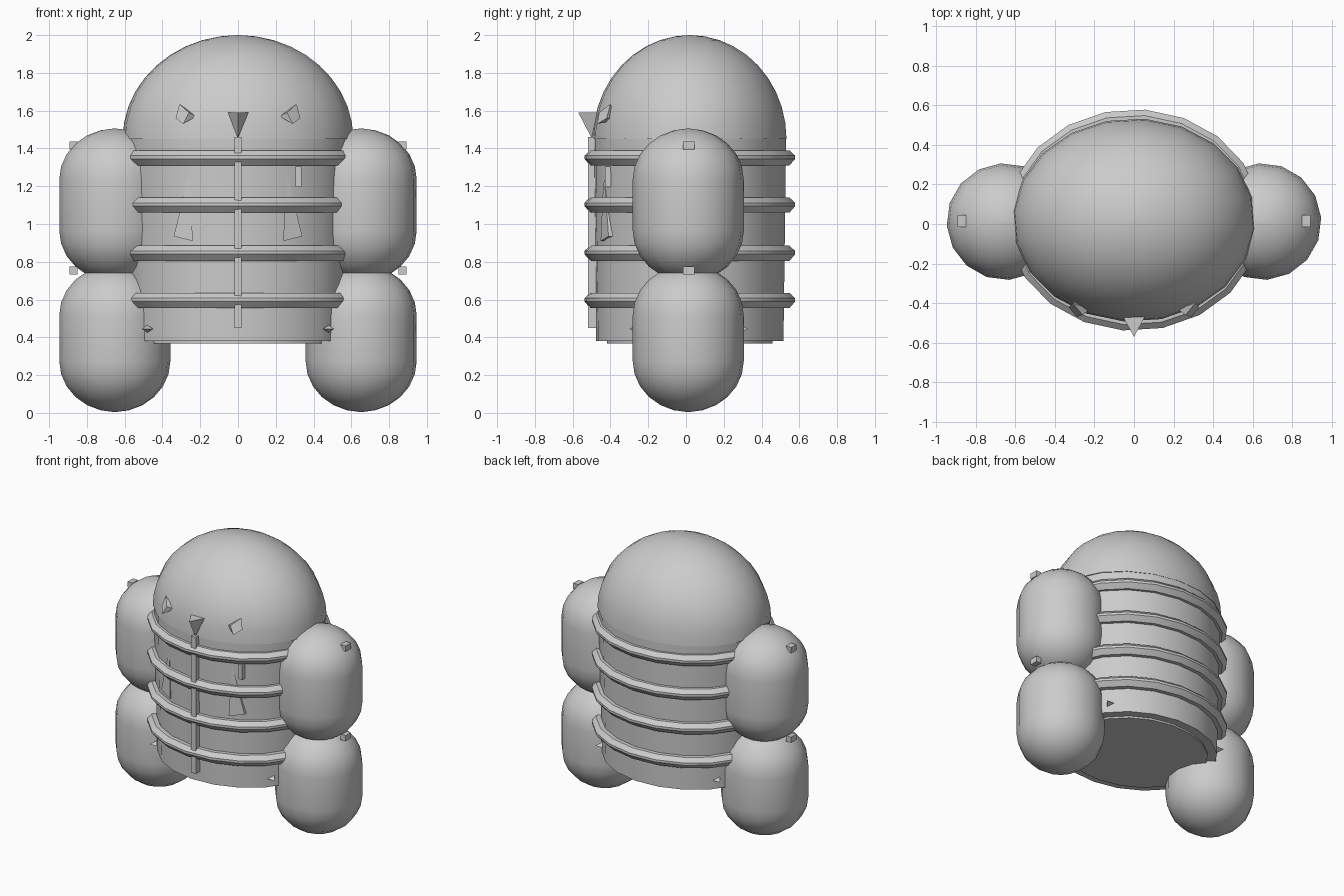
import bpy, bmesh
from math import sin, cos, pi, radians
from mathutils import Vector

cube = bpy.data.objects.get("Cube")
if cube:
    bpy.data.objects.remove(cube, do_unlink=True)

grey = bpy.data.materials.new("light grey")
grey.use_nodes = True
grey.diffuse_color = (0.6, 0.6, 0.6, 1)
grey.node_tree.nodes["Principled BSDF"].inputs["Base Color"].default_value = (0.6, 0.6, 0.6, 1)


def finish(name, bm, angle=28):
    bmesh.ops.remove_doubles(bm, verts=bm.verts, dist=0.0005)
    bmesh.ops.recalc_face_normals(bm, faces=bm.faces)
    mesh = bpy.data.meshes.new(name)
    bm.to_mesh(mesh)
    bm.free()
    mesh.materials.append(grey)
    mesh.shade_smooth()
    mesh.set_sharp_from_angle(angle=radians(angle))
    obj = bpy.data.objects.new(name, mesh)
    bpy.context.collection.objects.link(obj)
    return obj


def lathe(name, profile, center, sides=20, loop=False, turn=13):
    """Spin (rx, ry, z) points around an upright axis; loop closes the section."""
    bm = bmesh.new()
    rows = []
    for rx, ry, z in profile:
        angles = [2 * pi * i / sides + radians(turn) for i in range(sides)]
        rows.append([bm.verts.new((center[0] + rx * cos(a), center[1] + ry * sin(a), z)) for a in angles])
    pairs = list(zip(rows, rows[1:]))
    if loop:
        pairs.append((rows[-1], rows[0]))
    else:
        bm.faces.new(rows[0])
        bm.faces.new(rows[-1])
    for low, high in pairs:
        for i in range(sides):
            j = (i + 1) % sides
            bm.faces.new((low[i], low[j], high[j], high[i]))
    return finish(name, bm)


def hull(name, points):
    """Small faceted solid around a few points."""
    bm = bmesh.new()
    for p in points:
        bm.verts.new(p)
    bmesh.ops.convex_hull(bm, input=bm.verts)
    return finish(name, bm, 10)


def box(name, center, size):
    c, h = Vector(center), Vector(size) / 2
    return hull(name, [(c.x + i * h.x, c.y + j * h.y, c.z + k * h.z)
                       for i in (-1, 1) for j in (-1, 1) for k in (-1, 1)])


# Tapered oval body with a recessed-edge bottom plate
mid = (0, 0.02)
lathe("body", [(0.575, 0.498, 0.38), (0.605, 0.512, 1.46)], mid)
lathe("bottom_plate", [(0.51, 0.44, 0.367), (0.51, 0.44, 0.40)], mid)

# Domed head
dome = []
for i in range(10):
    t = i / 10 * pi / 2
    dome.append((0.613 * cos(t), 0.514 * cos(t), 1.45 + 0.55 * sin(t)))
dome.append((0.01, 0.01, 2.0))
lathe("head_dome", dome, mid)

# Bevelled hoops around the body
for n, z in enumerate((0.595, 0.845, 1.10, 1.35)):
    section = ((-0.03, -0.04), (0.025, -0.04), (0.055, -0.005), (0.055, 0.012), (0.025, 0.04), (-0.03, 0.04))
    lathe(f"hoop_{n + 1}", [(0.59 + r, 0.505 + r, z + dz) for r, dz in section], mid, loop=True)


# Rounded capsules for arms and legs
def capsule(name, x, bottom, top):
    cap, r, profile = 0.27, 0.295, []
    for i in range(7):
        t = i / 6 * pi / 2
        profile.append((max(r * sin(t), 0.01), max(r * sin(t), 0.01), bottom + cap * (1 - cos(t))))
    profile += [(rx, ry, bottom + top - z) for rx, ry, z in reversed(profile)]
    lathe(name, profile, (x, 0.012), sides=16, turn=4)


for side, s in (("left", 1), ("right", -1)):
    capsule(f"{side}_leg", s * 0.652, 0.005, 0.785)
    capsule(f"{side}_arm", s * 0.652, 0.695, 1.505)
    for part, z in (("shoulder", 1.415), ("elbow", 0.753)):
        box(f"{side}_{part}_peg", (s * 0.87, 0.015, z), (0.042, 0.06, 0.042))

    # Little wedge eyes
    hull(f"{side}_eye", [(s * 0.22, -0.43, 1.57), (s * 0.29, -0.47, 1.53), (s * 0.33, -0.42, 1.56),
                         (s * 0.31, -0.40, 1.635), (s * 0.26, -0.46, 1.59), (s * 0.28, -0.37, 1.55)])

    # Slanted chest flaps
    outline = ((0.255, -0.435, 1.29), (0.34, -0.41, 0.935), (0.24, -0.452, 0.91))
    hull(f"{side}_chest_flap", [(s * x, y + d, z) for x, y, z in outline for d in (0, 0.03)])

    # Small fins near the lower rim, front and back
    for face, y in (("front", -0.28), ("back", 0.31)):
        out = 0.02 if y > 0 else -0.02
        hull(f"{side}_{face}_fin", [(s * 0.45, y + out, 0.445), (s * 0.51, y + out, 0.445),
                                    (s * 0.48, y - out, 0.465), (s * 0.48, y - out, 0.425)])

box("chest_tab", (0.32, -0.41, 1.25), (0.03, 0.04, 0.11))

# Front seam strip and pointed nose
box("front_strip", (0, -0.495, 0.955), (0.038, 0.05, 1.01))
hull("nose", [(-0.055, -0.47, 1.59), (0.055, -0.47, 1.59), (0, -0.57, 1.59),
              (0, -0.50, 1.455), (0, -0.46, 1.47)])
